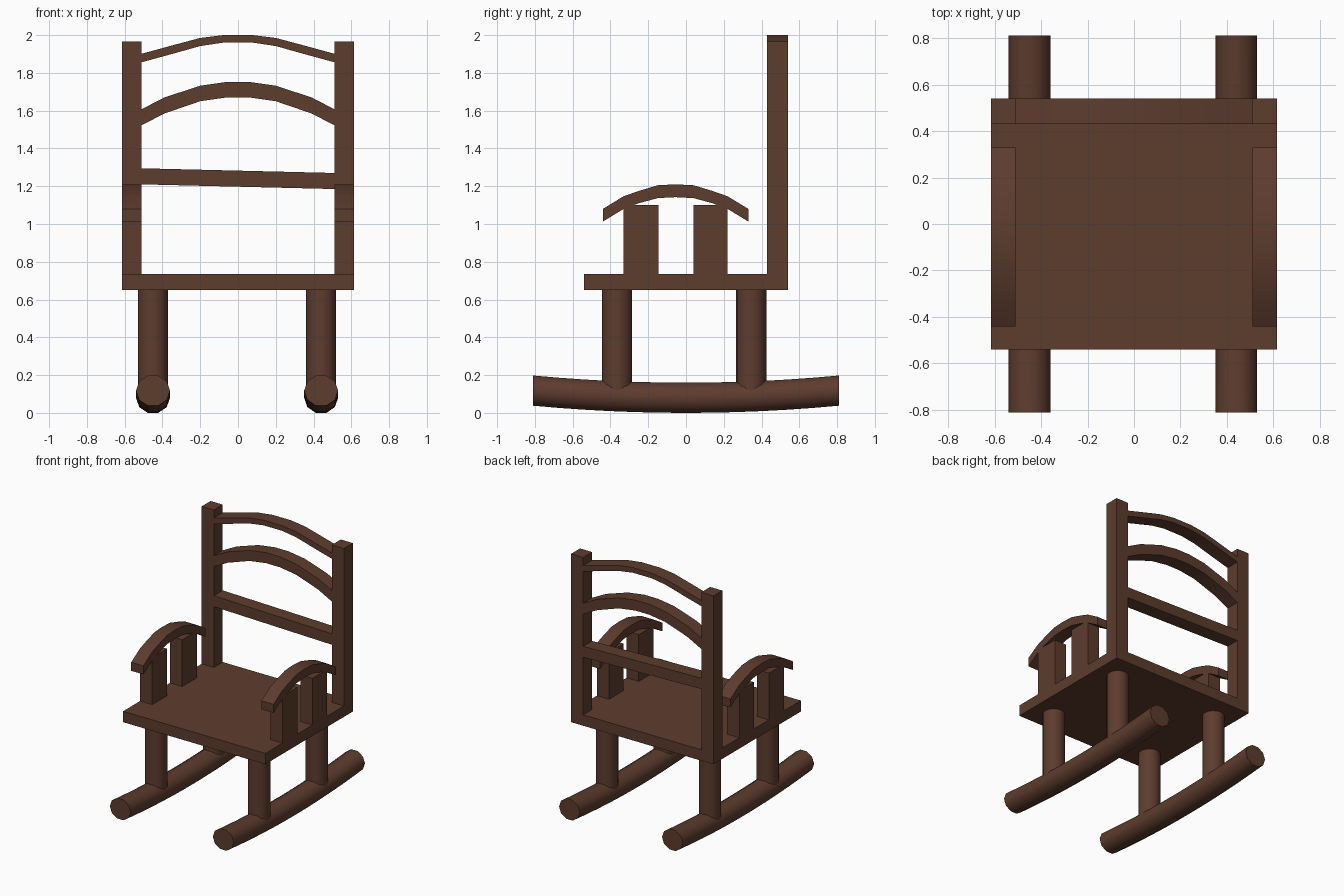
import bpy, math

if "Cube" in bpy.data.objects:
    bpy.data.objects.remove(bpy.data.objects["Cube"])

wood = bpy.data.materials.new("dark_wood")
wood.diffuse_color = (0.11, 0.045, 0.027, 1)
wood.use_nodes = True
wood.node_tree.nodes["Principled BSDF"].inputs["Base Color"].default_value = wood.diffuse_color


def make(name, verts, faces, smooth=True):
    me = bpy.data.meshes.new(name)
    me.from_pydata(verts, [], faces)
    ob = bpy.data.objects.new(name, me)
    bpy.context.collection.objects.link(ob)
    me.materials.append(wood)
    bpy.ops.object.select_all(action='DESELECT')
    ob.select_set(True)
    bpy.context.view_layer.objects.active = ob
    # consistent outward normals
    bpy.ops.object.mode_set(mode='EDIT')
    bpy.ops.mesh.select_all(action='SELECT')
    bpy.ops.mesh.normals_make_consistent(inside=False)
    bpy.ops.object.mode_set(mode='OBJECT')
    if smooth:
        bpy.ops.object.shade_smooth_by_angle(angle=math.radians(40))
    return ob


def loft(name, rings, smooth=True):
    """Skin a list of equal-length rings and cap both ends."""
    n = len(rings[0])
    verts = [v for r in rings for v in r]
    faces = [(i * n + j, i * n + (j + 1) % n, (i + 1) * n + (j + 1) % n, (i + 1) * n + j)
             for i in range(len(rings) - 1) for j in range(n)]
    faces += [tuple(range(n)), tuple(range(len(verts) - n, len(verts)))]
    return make(name, verts, faces, smooth)


def box(name, x0, x1, y0, y1, z0, z1):
    return loft(name, [[(x0, y0, z), (x1, y0, z), (x1, y1, z), (x0, y1, z)]
                       for z in (z0, z1)], False)


def bar(name, pts, a, b, along):
    """Bent bar: pts are (position, bottom z, top z); a..b is its width."""
    rings = []
    for p, lo, hi in pts:
        ring = [(a, lo), (b, lo), (b, hi), (a, hi)]
        rings.append([(p, w, z) if along == 'x' else (w, p, z) for w, z in ring])
    return loft(name, rings)


def mirrored(half):
    return [(-p, lo, hi) for p, lo, hi in half] + [(p, lo, hi) for p, lo, hi in reversed(half)]


# Seat
box("seat", -0.615, 0.615, -0.54, 0.54, 0.65, 0.735)

# Back rails between the posts
bar("top_back_rail", mirrored([(0.515, 1.855, 1.90), (0.35, 1.90, 1.945), (0.2, 1.942, 1.985),
                               (0.08, 1.96, 2.0)]), 0.43, 0.54, 'x')
bar("middle_back_rail", mirrored([(0.515, 1.52, 1.605), (0.39, 1.585, 1.67), (0.2, 1.65, 1.732),
                                  (0.06, 1.67, 1.752)]), 0.43, 0.54, 'x')
bar("lower_back_rail", [(-0.515, 1.21, 1.295), (0.515, 1.185, 1.27)], 0.43, 0.54, 'x')

arm = [(-0.44, 1.013, 1.08), (-0.33, 1.08, 1.147), (-0.25, 1.11, 1.175), (-0.15, 1.137, 1.205),
       (-0.055, 1.142, 1.21), (0.04, 1.137, 1.205), (0.14, 1.11, 1.175), (0.22, 1.08, 1.147),
       (0.33, 1.013, 1.08)]

for side, s, cx in (("left", -1, -0.45), ("right", 1, 0.44)):
    x0, x1 = sorted((s * 0.51, s * 0.615))
    # Back post, armrest and its two slats
    box(side + "_back_post", x0, x1, 0.43, 0.54, 0.735, 1.965)
    bar(side + "_armrest", arm, x0, x1, 'y')
    for part, y0, y1 in (("front", -0.33, -0.145), ("rear", 0.04, 0.22)):
        box(f"{side}_{part}_arm_slat", x0, x1, y0, y1, 0.735, 1.1)
    # Round legs
    for part, cy in (("front", -0.365), ("rear", 0.345)):
        loft(f"{side}_{part}_leg",
             [[(cx + 0.08 * math.cos(t * math.tau / 16), cy + 0.08 * math.sin(t * math.tau / 16), z)
               for t in range(16)] for z in (0.1, 0.66)])
    # Curved rocker
    rings = []
    for i in range(13):
        y = -0.81 + 1.62 * i / 12
        zc = 0.08 + 0.038 * (y / 0.81) ** 2
        rings.append([(cx + 0.09 * math.cos(t * math.tau / 10), y,
                       zc + 0.084 * math.sin(t * math.tau / 10)) for t in range(10)])
    loft(side + "_rocker", rings)
